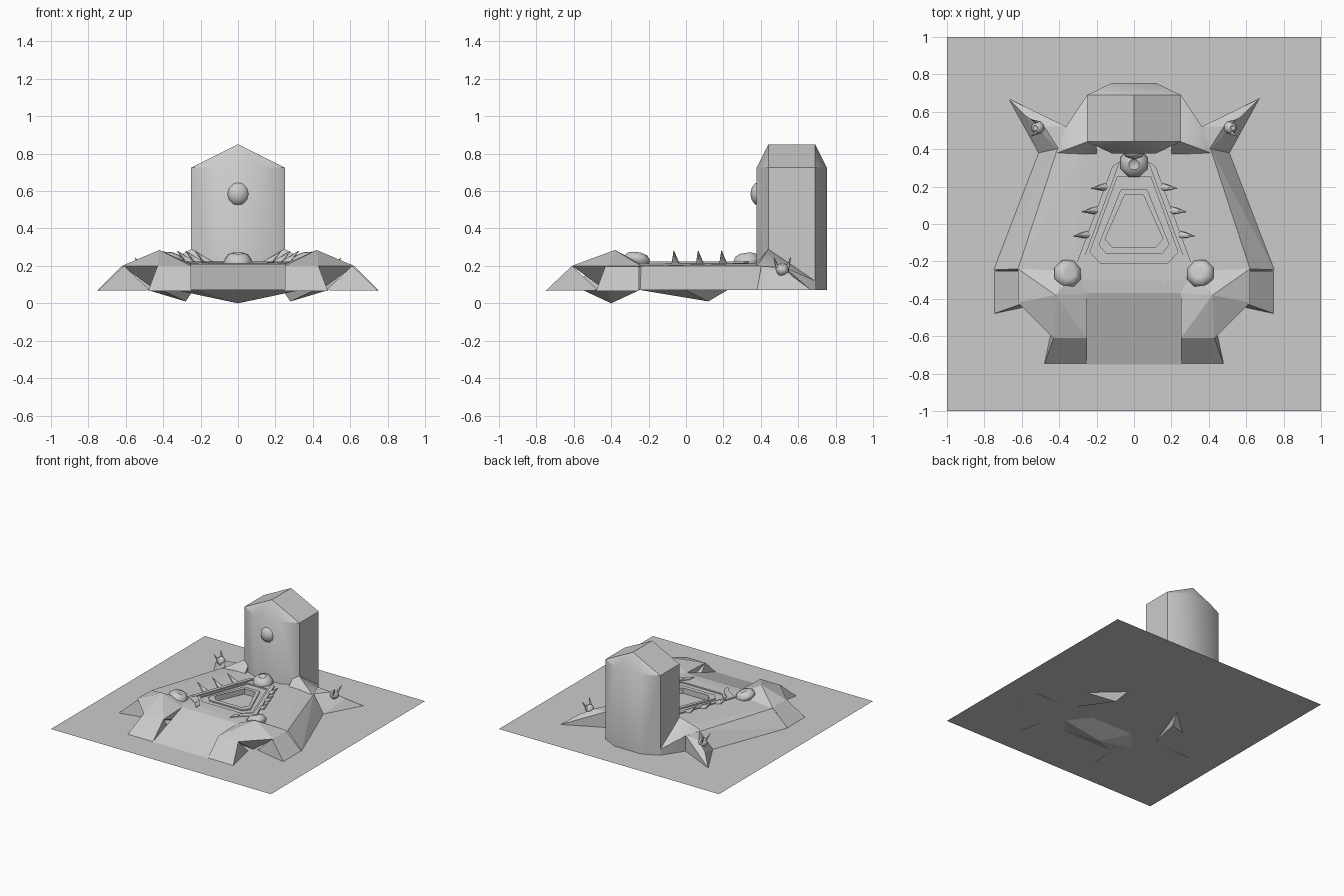
import bpy, bmesh, math
from mathutils import Vector, Matrix

if "Cube" in bpy.data.objects:
    bpy.data.objects.remove(bpy.data.objects["Cube"])

G = 0.07  # ground level

def finish(name, bm, angle=None):
    bmesh.ops.recalc_face_normals(bm, faces=bm.faces)
    me = bpy.data.meshes.new(name)
    bm.to_mesh(me)
    bm.free()
    ob = bpy.data.objects.new(name, me)
    bpy.context.collection.objects.link(ob)
    if angle:
        bpy.ops.object.select_all(action='DESELECT')
        bpy.context.view_layer.objects.active = ob
        ob.select_set(True)
        bpy.ops.object.shade_smooth_by_angle(angle=math.radians(angle))
    return ob

def hull(name, pts, both=False, angle=None):
    """Convex solid round the points; both=True adds the x-mirrored points."""
    bm = bmesh.new()
    for p in pts:
        bm.verts.new(p)
        if both and abs(p[0]) > 1e-4:
            bm.verts.new((-p[0], p[1], p[2]))
    r = bmesh.ops.convex_hull(bm, input=bm.verts)
    junk = [v for v in r['geom_interior'] + r['geom_unused'] if isinstance(v, bmesh.types.BMVert)]
    bmesh.ops.delete(bm, geom=list(set(junk)), context='VERTS')
    bmesh.ops.dissolve_limit(bm, angle_limit=0.02, verts=bm.verts, edges=bm.edges)
    return finish(name, bm, angle)

def flip(pts, s):
    return [(s * p[0], p[1], p[2]) for p in pts]

def plate(name, half, z):
    bm = bmesh.new()
    bmesh.ops.create_grid(bm, x_segments=1, y_segments=1, size=half, matrix=Matrix.Translation((0, 0, z)))
    finish(name, bm)

def knob(name, loc, r, h, tilt):
    """Low-poly ball with a dimple on top."""
    bm = bmesh.new()
    rings = [(0.6, -0.8), (1, -0.2), (1, 0.2), (0.75, 0.75), (0.38, 0.95)]
    loops = [[bm.verts.new((r*k*math.cos(i*math.pi/4 + .39), r*k*math.sin(i*math.pi/4 + .39), h*z))
              for i in range(8)] for k, z in rings]
    for a, b in zip(loops, loops[1:]):
        for i in range(8):
            bm.faces.new((a[i], a[(i+1) % 8], b[(i+1) % 8], b[i]))
    c = bm.verts.new((0, 0, h*0.6))
    for i in range(8):
        bm.faces.new((loops[-1][i], loops[-1][(i+1) % 8], c))
    bm.faces.new(loops[0][::-1])
    bm.transform(Matrix.Translation(loc) @ Matrix.Rotation(tilt[0], 4, 'X') @ Matrix.Rotation(tilt[1], 4, 'Y'))
    finish(name, bm, 50)

def spike(name, base, tip, r):
    d = Vector(tip) - Vector(base)
    bm = bmesh.new()
    bmesh.ops.create_cone(bm, cap_ends=True, segments=6, radius1=r, radius2=0.002, depth=d.length)
    bm.transform(Matrix.Translation((Vector(base) + Vector(tip)) / 2) @ d.to_track_quat('Z', 'Y').to_matrix().to_4x4())
    finish(name, bm, 60)

def prism(name, pts, z0, z1):
    return hull(name, [(x, y, z) for x, y in pts for z in (z0, z1)], both=True)

# ground plate and foundation outline below it
plate("ground_plate", 1.0, G)
plate("foundation_plate", 0.53, G - 0.002)

# main body with front ramp
body = hull("main_body", [(.27, .4, .215), (.41, .4, .2), (.51, .38, G), (.62, -.24, .2), (.75, -.245, G),
                          (.33, -.3, .215), (.25, -.37, .21), (.25, -.37, G), (.27, .5, G), (.27, .5, .2)], both=True)
hull("front_ramp", [(.25, -.37, .21), (.25, -.75, G), (.25, -.37, G)], both=True)

# pit in the deck
cut1 = prism("step_cutter", [(.09, .25), (.235, -.15), (.18, -.21)], .205, .3)
cut2 = prism("pit_cutter", [(.05, .155), (.155, -.08), (.115, -.125)], .17, .3)
for c in (cut1, cut2):
    c.hide_render = True
    c.hide_viewport = True
    m = body.modifiers.new("cut", 'BOOLEAN')
    m.object = c
    m.operation = 'DIFFERENCE'
    m.solver = 'EXACT'

# raised rim round the pit
def ring(name, outer, inner, z0, z1):
    full = lambda p: p + [(-x, y) for x, y in reversed(p)]
    bm = bmesh.new()
    loops = [[bm.verts.new((x, y, z)) for x, y in full(p)]
             for p, z in ((outer, z0), (outer, z1), (inner, z1), (inner, z0))]
    n = len(loops[0])
    for k in range(4):
        a, b = loops[k], loops[(k+1) % 4]
        for i in range(n):
            bm.faces.new((a[i], a[(i+1) % n], b[(i+1) % n], b[i]))
    finish(name, bm)

ring("pit_rim", [(.07, .185), (.19, -.11), (.15, -.16)], [(.05, .155), (.155, -.08), (.115, -.125)], .2, .215)

for s, side in ((1, "right"), (-1, "left")):
    # front leg: raised shoulder overhanging a recess, with two sloping feet
    hull(side + "_shoulder", flip([(.42, -.38, .285), (.25, -.37, .21), (.25, -.61, .2), (.43, -.61, .2), (.62, -.42, .2),
                                   (.62, -.24, .2), (.3, -.24, .21), (.27, -.3, G), (.44, -.43, G)], s))
    foot = [(.25, -.61, .2), (.43, -.61, .2), (.25, -.75, G - .003), (.48, -.75, G - .003),
            (.25, -.5, G), (.42, -.47, G)]
    hull(side + "_front_foot", flip(foot, s))
    hull(side + "_side_foot", flip([(-y, -x, z) for x, y, z in foot], s))

    # rear claw with horned eye
    hull(side + "_rear_claw", flip([(.39, .38, .2), (.36, .52, .2), (.48, .52, .19), (.575, .575, .14), (.67, .67, G),
                                    (.51, .38, G), (.36, .52, G), (.36, .38, G)], s))
    knob(side + "_claw_eye", (s*.515, .515, .18), .035, .035, (0, s*.4))
    for y in (.47, .56):
        spike(side + "_claw_horn", (s*.515, .515 + (y - .515)*.5, .18), (s*.55, y, .245), .013)

    # skirt joining tower and body
    hull(side + "_tower_skirt", flip([(.2, .69, G), (.25, .69, G), (.25, .69, .12), (.37, .51, G), (.37, .51, .2),
                                      (.25, .44, .29), (.2, .44, .29), (.41, .38, .2), (.29, .375, .215),
                                      (.2, .375, .215), (.2, .375, G), (.41, .38, G)], s), angle=30)

    # deck rails with hooked ends
    hull(side + "_rail", flip([(x, y, z) for x, y in ((.075, .335), (.115, .31), (.265, -.18), (.305, -.205))
                               for z in (.2, .224)], s))
    hull(side + "_rail_corner", flip([(x, y, z) for x, y in ((.265, -.18), (.305, -.205), (.16, -.23), (.195, -.275),
                                                             (.265, -.16)) for z in (.2, .222)
                                      if x > .25] + [(.195, -.275, .2), (.195, -.275, .222),
                                                     (.2, -.215, .2), (.2, -.215, .222)], s))
    hull(side + "_rail_end", flip([(x, y, z) for x, y in ((.2, -.215), (.2, -.275), (.155, -.27), (.155, -.325))
                                   for z in (.2, .22)], s))

    # teeth along the rails
    for x, y in ((.18, .21), (.23, .085), (.275, -.045)):
        spike(side + "_tooth", (s*(x - .03), y - .012, .205), (s*(x + .05), y - .02, .28), .024)

    knob(side + "_deck_knob", (s*.355, -.265, .225), .077, .045, (-.15, -s*.3))

knob("rear_deck_knob", (0, .325, .22), .078, .052, (.15, 0))

# tower with hipped roof
hull("tower", [(x, y, z) for x, y in ((.12, .378), (.25, .44), (.25, .69), (.12, .753)) for z in (G, .725)]
     + [(0, .44, .85), (0, .69, .85)], both=True, angle=35)

# tower eye
bm = bmesh.new()
bmesh.ops.create_uvsphere(bm, u_segments=8, v_segments=6, radius=.063)
bm.transform(Matrix.Translation((0, .39, .585)) @ Matrix.Diagonal((1, .72, 1, 1)))
finish("tower_eye", bm, 60)

# keels below ground
for s in (1, -1):
    hull("side_keel", flip([(.41, -.24, G), (.48, 0, G), (.24, .22, G), (.28, .12, .01)], s))
hull("front_keel", [(.22, -.55, G), (.33, -.42, G), (.2, -.25, G), (0, -.4, 0)], both=True)
